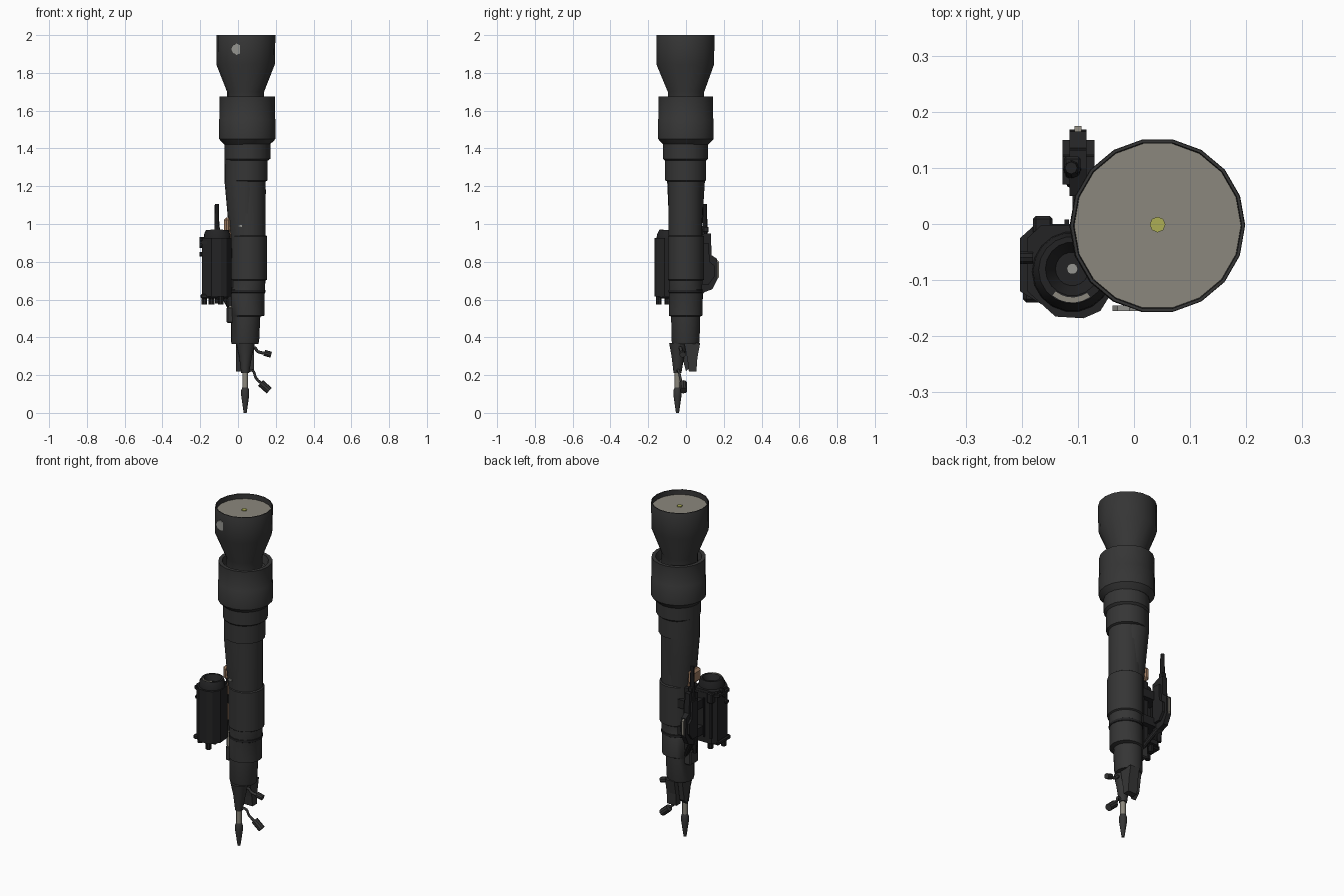
import bpy, bmesh, math
from mathutils import Vector

if "Cube" in bpy.data.objects:
    bpy.data.objects.remove(bpy.data.objects["Cube"])


def mat(name, rgb):
    m = bpy.data.materials.new(name)
    m.diffuse_color = (*rgb, 1)
    m.use_nodes = True
    m.node_tree.nodes["Principled BSDF"].inputs["Base Color"].default_value = m.diffuse_color
    return m


GREY = mat("dark grey", (0.036, 0.036, 0.036))
BLACK = mat("black", (0.017, 0.017, 0.018))
BEIGE = mat("olive beige", (0.26, 0.245, 0.205))
TAN = mat("tan", (0.34, 0.2, 0.12))
YELLOW = mat("yellow", (0.42, 0.43, 0.09))
LIGHT = mat("light grey", (0.3, 0.3, 0.28))


def finish(name, bm, m, smooth=True):
    bmesh.ops.recalc_face_normals(bm, faces=bm.faces)
    me = bpy.data.meshes.new(name)
    bm.to_mesh(me)
    bm.free()
    ob = bpy.data.objects.new(name, me)
    bpy.context.collection.objects.link(ob)
    me.materials.append(m)
    if smooth:
        bpy.ops.object.select_all(action='DESELECT')
        ob.select_set(True)
        bpy.context.view_layer.objects.active = ob
        bpy.ops.object.shade_smooth_by_angle(angle=math.radians(31))
    return ob


def loft(name, rows, m, n=18):
    """Stacked rings, each row is z, centre x, centre y, radius."""
    bm = bmesh.new()
    rings = [[bm.verts.new((cx + r * math.cos(2 * math.pi * i / n),
                            cy + r * math.sin(2 * math.pi * i / n), z)) for i in range(n)]
             for z, cx, cy, r in rows]
    for a, b in zip(rings, rings[1:]):
        for i in range(n):
            j = (i + 1) % n
            bm.faces.new((a[i], a[j], b[j], b[i]))
    bm.faces.new(rings[0])
    bm.faces.new(rings[-1])
    return finish(name, bm, m)


def cyl(name, x, y, z0, z1, r, m, n=18):
    return loft(name, [(z0, x, y, r), (z1, x, y, r)], m, n)


def box(name, x0, x1, y0, y1, z0, z1, m, bevel=0.0):
    bm = bmesh.new()
    bmesh.ops.create_cube(bm, size=1)
    for v in bm.verts:
        v.co = ((x0 + x1) / 2 + v.co.x * (x1 - x0), (y0 + y1) / 2 + v.co.y * (y1 - y0),
                (z0 + z1) / 2 + v.co.z * (z1 - z0))
    if bevel:
        bmesh.ops.bevel(bm, geom=bm.edges[:], offset=bevel, segments=1, affect='EDGES')
    return finish(name, bm, m, False)


def prism(name, pts, axis, lo, hi, m):
    """Outline extruded along z (xy points) or along x (yz points)."""
    bm = bmesh.new()
    put = (lambda p, t: (p[0], p[1], t)) if axis == 'z' else (lambda p, t: (t, p[0], p[1]))
    a = [bm.verts.new(put(p, lo)) for p in pts]
    b = [bm.verts.new(put(p, hi)) for p in pts]
    bm.faces.new(a)
    bm.faces.new(b)
    for i in range(len(pts)):
        j = (i + 1) % len(pts)
        bm.faces.new((a[i], a[j], b[j], b[i]))
    return finish(name, bm, m, False)


def rod(name, a, b, r, m, n=10):
    a, b = Vector(a), Vector(b)
    bm = bmesh.new()
    bmesh.ops.create_cone(bm, cap_ends=True, segments=n, radius1=r, radius2=r, depth=(b - a).length)
    q = (b - a).to_track_quat('Z', 'Y')
    for v in bm.verts:
        v.co = q @ v.co + (a + b) / 2
    return finish(name, bm, m)


def cable(name, pts, r, m):
    cu = bpy.data.curves.new(name, 'CURVE')
    cu.dimensions = '3D'
    cu.bevel_depth, cu.bevel_resolution, cu.resolution_u = r, 2, 5
    cu.use_fill_caps = True
    sp = cu.splines.new('BEZIER')
    sp.bezier_points.add(len(pts) - 1)
    for bp, p in zip(sp.bezier_points, pts):
        bp.co = p
        bp.handle_left_type = bp.handle_right_type = 'AUTO'
    ob = bpy.data.objects.new(name, cu)
    bpy.context.collection.objects.link(ob)
    cu.materials.append(m)


# flared blast bell with recessed cover
X = 0.04
loft("bell", [(1.64, X, 0, .098), (1.70, X, 0, .098), (1.845, X, -.004, .155), (1.998, .042, -.003, .156),
              (2.0, .042, -.003, .155), (2.0, .042, -.003, .15), (1.96, .042, -.003, .148)], GREY)
cyl("bell_cover", .042, -.003, 1.962, 1.972, .1485, BEIGE)
cyl("cover_centre", .042, -.001, 1.972, 1.977, .014, YELLOW, 8)
rod("bell_front_plate", (-.008, -.155, 1.925), (-.008, -.145, 1.925), .03, LIGHT, 8)

# collar ring with a recess at its upper end
loft("collar", [(1.42, .048, 0, .12), (1.44, .049, -.001, .14), (1.45, .049, -.001, .149), (1.555, .049, -.001, .149),
                (1.56, .049, -.001, .146), (1.675, .049, -.001, .146), (1.675, .049, -.001, .125),
                (1.63, .045, 0, .115)], GREY)

# stepped main tube
loft("stepped_tube", [(1.44, .05, -.002, .121), (1.345, .05, -.002, .121), (1.335, .047, -.002, .11),
                      (1.23, .047, -.002, .11), (1.225, .053, -.003, .093), (1.18, .056, -.003, .091),
                      (.93, .056, -.003, .09)], GREY)
loft("tapered_chamber", [(1.43, .032, 0, .103), (1.22, .03, 0, .101), (1.0, .038, -.002, .089),
                         (.90, .045, -.002, .085)], GREY)
loft("middle_sleeve", [(.94, .057, -.001, .09), (.935, .057, -.001, .097), (.705, .057, -.001, .097),
                       (.70, .055, -.002, .09), (.635, .053, -.003, .089), (.63, .051, -.002, .09),
                       (.515, .051, -.002, .09), (.51, .04, -.002, .078), (.38, .037, -.002, .075),
                       (.365, .037, -.002, .071)], GREY)
loft("sleeve_band", [(.655, .053, -.002, .085), (.65, .053, -.002, .092), (.637, .053, -.002, .092),
                     (.632, .053, -.002, .085)], BLACK)

# nose pieces at the bottom
loft("nose_cone", [(.37, .04, -.04, .05), (.30, .04, -.043, .034), (.21, .038, -.045, .021)], GREY)
cyl("nose_pipe", .038, -.045, .11, .22, .015, BEIGE, 12)
loft("nose_tip", [(.135, .038, -.045, .015), (.12, .038, -.045, .021), (.09, .038, -.045, .021),
                  (.02, .038, -.045, .011), (0, .038, -.045, .008)], GREY, 12)
prism("muzzle_lug", [(-.01, .37), (.075, .37), (.06, .29), (.055, .22), (.015, .22), (.008, .28)],
      'x', .025, .085, GREY)
prism("muzzle_side_lug", [(-.04, .37), (.05, .37), (.03, .25), (.0, .22)], 'x', -.01, .02, GREY)

# two curved levers with end paddles
cable("lower_lever", [(.045, -.045, .215), (.075, -.04, .225), (.095, -.03, .185), (.13, -.02, .15)], .007, GREY)
rod("lower_paddle", (.12, -.015, .158), (.165, -.013, .118), .02, GREY)
cable("upper_lever", [(.06, -.04, .31), (.085, -.03, .345), (.105, -.025, .325), (.145, -.02, .315)], .008, GREY)
rod("upper_paddle", (.14, -.02, .318), (.175, -.018, .308), .016, GREY)

# optical sight housing on the left
prism("sight_housing", [(-.19, -.025), (-.165, -.002), (-.05, -.002), (-.04, -.05), (-.035, -.115), (-.06, -.155),
                        (-.09, -.168), (-.14, -.165), (-.19, -.12)], 'z', .615, .925, BLACK)
prism("sight_top_flange", [(-.203, -.025), (-.175, 0), (-.05, 0), (-.04, -.12), (-.085, -.16), (-.14, -.158),
                           (-.203, -.12)], 'z', .895, .91, BLACK)
box("sight_top_tab", -.18, -.145, -.02, .014, .86, .92, BLACK, .005)
loft("eyepiece", [(.92, -.11, -.085, .072), (.945, -.11, -.085, .07), (.968, -.11, -.082, .06),
                  (.968, -.11, -.08, .048), (.935, -.11, -.08, .03)], BLACK)
cyl("eyepiece_lens", -.11, -.08, .934, .94, .01, LIGHT, 10)
prism("eyepiece_trim", [(-.11 + r * math.cos(math.radians(a)), -.085 + r * math.sin(math.radians(a)))
                        for r, s in ((.055, 1), (.046, -1)) for a in list(range(230, 320, 15))[::s]],
      'z', .965, .97, BEIGE)
for i, z in enumerate((.92, .885, .84)):
    rod("sight_knob_%d" % i, (-.203, -.06 - .02 * i, z), (-.18, -.06 - .02 * i, z), .012, BLACK)
for i, (x, y) in enumerate(((-.178, -.1), (-.092, -.145), (-.14, -.03))):
    cyl("sight_foot_%d" % i, x, y, .575, .62, .015, BLACK, 10)
box("sight_bottom_plate", -.198, -.05, -.14, -.02, .605, .63, BLACK, .006)
for i, x in enumerate((-.165, -.12, -.075)):
    box("sight_rib_%d" % i, x - .004, x + .004, -.01, .008, .65, .88, BLACK)

# sight mount against the tube
box("mount_rail", -.06, -.02, -.03, .05, .56, .94, BLACK, .006)
box("mount_bridge_upper", -.11, .0, -.04, .08, .82, .87, BLACK)
box("mount_bridge_lower", -.11, .0, -.04, .08, .66, .71, BLACK)
box("cheek_pad", -.075, -.035, -.045, .045, .955, 1.035, TAN, .014)
box("pad_stem", -.045, -.03, -.035, .035, .72, .96, TAN)
box("mount_strip", -.048, -.02, -.03, .03, .50, .66, BEIGE)
box("lower_bracket", -.06, -.015, -.035, .045, .475, .56, GREY, .006)
box("front_clip", .0, .022, -.093, -.07, .985, .995, LIGHT)

# grip and trigger unit at the back left
prism("grip_unit", [(.05, .93), (.10, .95), (.132, .95), (.135, .835), (.165, .815), (.168, .71), (.14, .655),
                    (.10, .64), (.05, .60)], 'x', -.115, -.085, BLACK)
prism("grip_side_plates", [(.07, .90), (.12, .90), (.125, .80), (.15, .78), (.15, .72), (.12, .68), (.07, .68)],
      'x', -.127, -.07, BLACK)
prism("grip_edge", [(.16, .815), (.175, .80), (.175, .72), (.16, .70)], 'x', -.106, -.094, BEIGE)
loft("grip_post", [(.58, -.11, .075, .012), (.95, -.11, .098, .016), (1.0, -.112, .1, .013),
                   (1.105, -.112, .1, .011)], BLACK, 8)
rod("grip_brace", (-.1, .08, .66), (-.02, .03, .52), .014, BLACK)
box("grip_catch", -.125, -.095, .09, .12, .955, .985, BLACK, .004)
